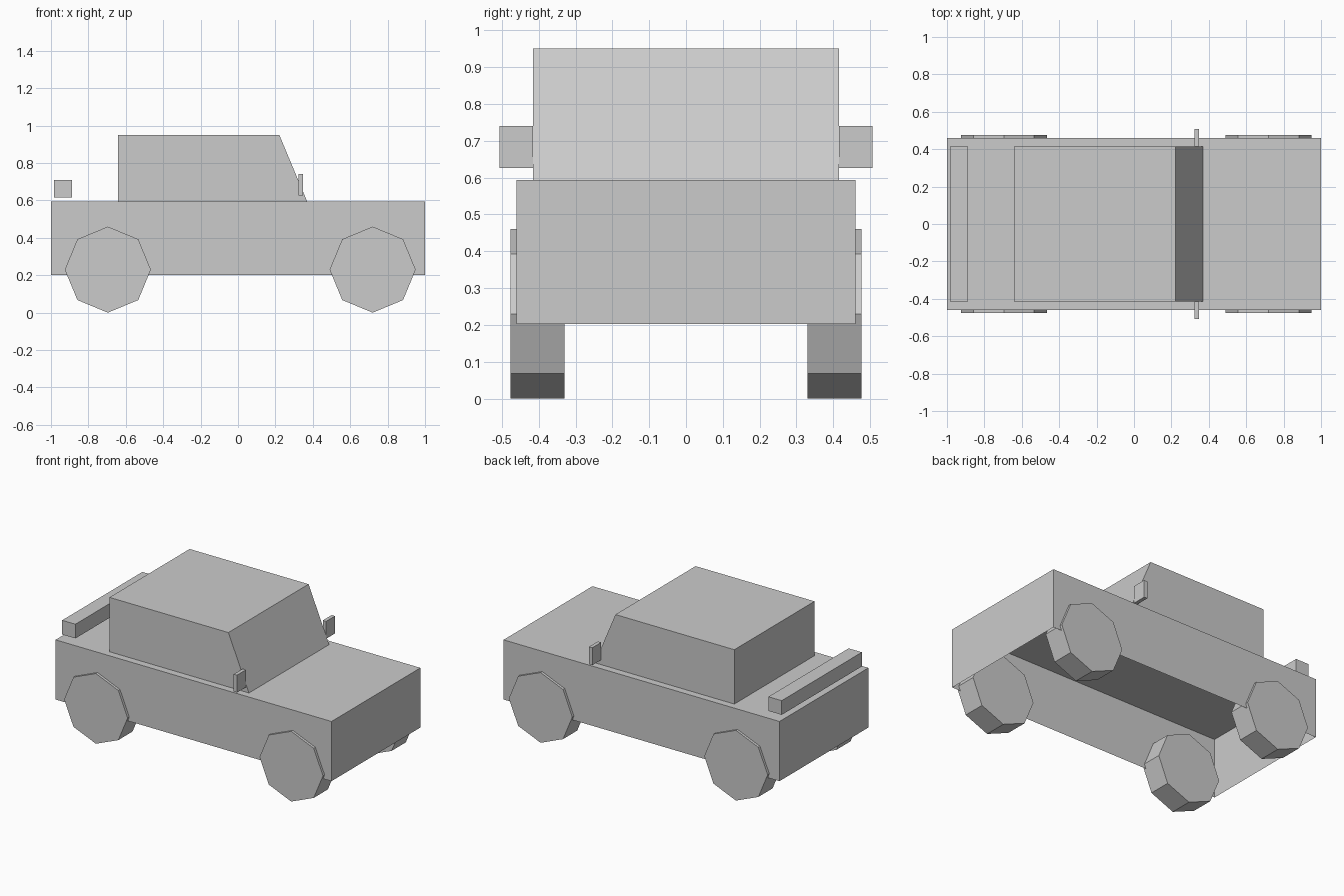
import bpy
import bmesh
from math import pi
from mathutils import Matrix, Vector

default = bpy.data.objects.get("Cube")
if default:
    bpy.data.objects.remove(default, do_unlink=True)

# One plain grey paint for the whole vehicle
grey = bpy.data.materials.new("light_grey")
grey.use_nodes = True
grey.diffuse_color = (0.6, 0.6, 0.6, 1)
grey.node_tree.nodes["Principled BSDF"].inputs["Base Color"].default_value = (0.6, 0.6, 0.6, 1)


def add_part(name, bm):
    bmesh.ops.recalc_face_normals(bm, faces=bm.faces)
    mesh = bpy.data.meshes.new(name)
    bm.to_mesh(mesh)
    bm.free()
    mesh.materials.append(grey)
    obj = bpy.data.objects.new(name, mesh)
    bpy.context.collection.objects.link(obj)
    return obj


def box(low, high):
    low, high = Vector(low), Vector(high)
    bm = bmesh.new()
    matrix = Matrix.Translation((low + high) / 2) @ Matrix.Diagonal((*(high - low), 1))
    bmesh.ops.create_cube(bm, size=1, matrix=matrix)
    return bm


def open_bottom(bm):
    bm.normal_update()
    under = [f for f in bm.faces if f.normal.z < -0.9]
    bmesh.ops.delete(bm, geom=under, context='FACES_ONLY')


# Body: hollow shell, open underneath
body = box((-1, -0.46, 0.202), (1, 0.46, 0.593))
open_bottom(body)
add_part("body", body)

# Cabin: box whose front top edge is pulled back into a sloped windscreen
cabin = box((-0.641, -0.415, 0.594), (0.37, 0.415, 0.95))
open_bottom(cabin)
for v in cabin.verts:
    if v.co.x > 0 and v.co.z > 0.9:
        v.co.x = 0.221
add_part("cabin", cabin)

# Rear spoiler bar, floating just above the deck
add_part("spoiler", box((-0.984, -0.415, 0.615), (-0.888, 0.415, 0.708)))

# Mirrors and octagonal wheels on both sides
for side, label in ((-1, "near"), (1, "far")):
    y_in, y_out = sorted((side * 0.415, side * 0.507))
    add_part(f"{label}_mirror", box((0.324, y_in, 0.626), (0.348, y_out, 0.74)))
    for x, end in ((-0.696, "rear"), (0.72, "front")):
        wheel = bmesh.new()
        bmesh.ops.create_cone(
            wheel, cap_ends=True, segments=8, radius1=0.23, radius2=0.23, depth=0.147,
            matrix=Matrix.Translation((x, side * 0.4035, 0.23)) @ Matrix.Rotation(pi / 2, 4, 'X'))
        add_part(f"{label}_{end}_wheel", wheel)
